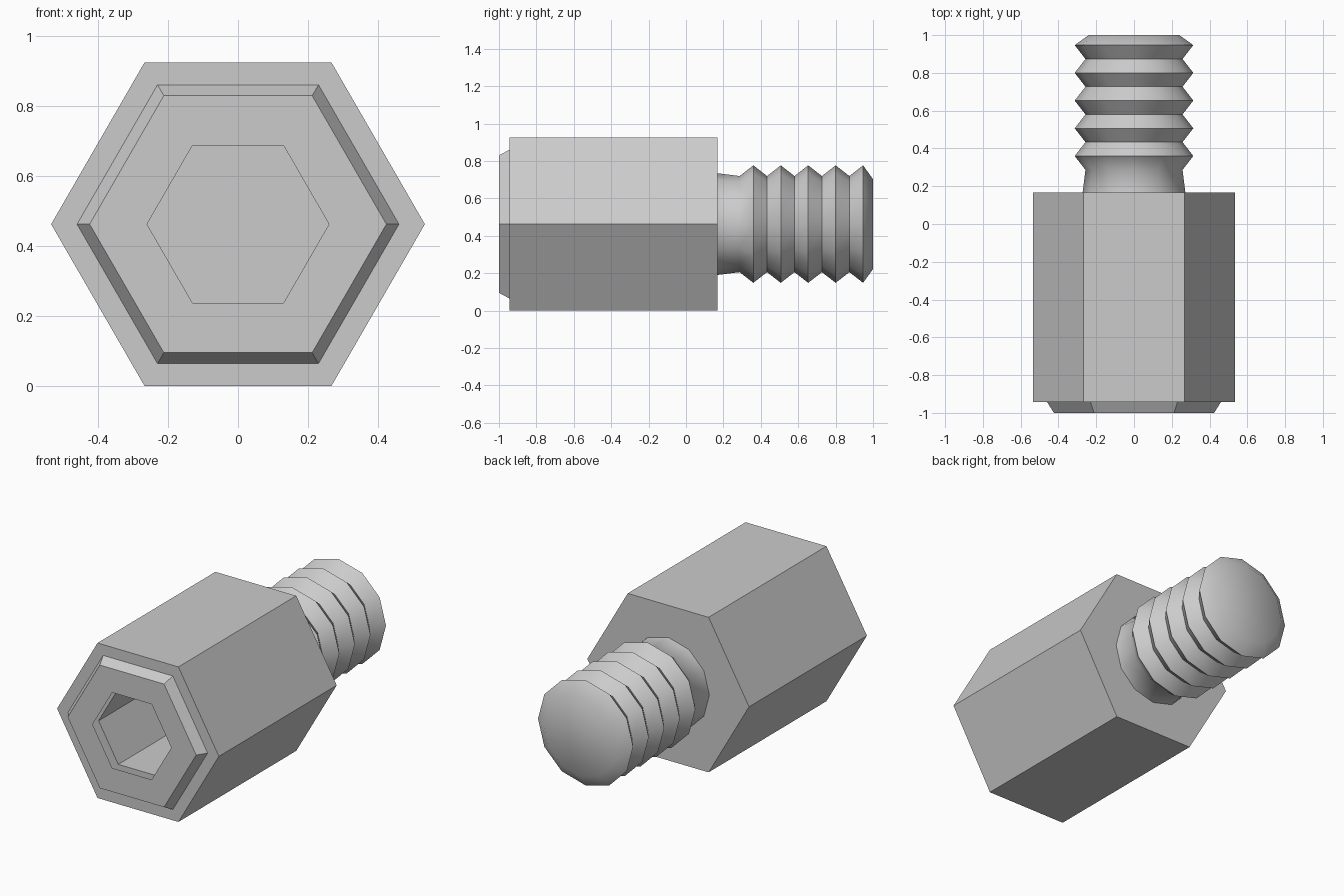
import bpy, bmesh
from math import cos, sin, radians, tau

if "Cube" in bpy.data.objects:
    bpy.data.objects.remove(bpy.data.objects["Cube"])

HEX_R = 0.534
ZC = HEX_R * cos(radians(30))      # axis height, so the lower flat rests on z = 0
SOCKET_R = 0.26


def lathe(name, profile, sides, cap_start=False, cap_end=False, closed=False, smooth=None):
    """Loft regular polygons (y, radius) along the y axis."""
    bm = bmesh.new()
    rings = [[bm.verts.new((r * cos(tau * i / sides), y, ZC + r * sin(tau * i / sides)))
              for i in range(sides)] for y, r in profile]
    pairs = list(zip(rings, rings[1:]))
    if closed:
        pairs.append((rings[-1], rings[0]))
    for a, b in pairs:
        for i in range(sides):
            j = (i + 1) % sides
            bm.faces.new((a[i], b[i], b[j], a[j]))
    if cap_start:
        bm.faces.new(rings[0])
    if cap_end:
        bm.faces.new(rings[-1][::-1])
    bmesh.ops.recalc_face_normals(bm, faces=bm.faces)
    mesh = bpy.data.meshes.new(name)
    bm.to_mesh(mesh)
    bm.free()
    obj = bpy.data.objects.new(name, mesh)
    bpy.context.collection.objects.link(obj)
    if smooth:
        bpy.ops.object.select_all(action='DESELECT')
        obj.select_set(True)
        bpy.context.view_layer.objects.active = obj
        bpy.ops.object.shade_smooth_by_angle(angle=radians(smooth))
    return obj


# Hexagonal body with a hexagonal socket through it
lathe("hex_body", [(-0.943, SOCKET_R), (-0.943, HEX_R), (0.168, HEX_R), (0.168, SOCKET_R)],
      6, closed=True)

# Bevelled collar on the front, an open rim around the socket
collar = lathe("front_collar", [(-0.943, 0.46), (-1.0, 0.424), (-1.0, SOCKET_R)], 6)
if collar.data.polygons[-1].normal.y > 0:
    collar.data.flip_normals()

# Threaded stud: tapered neck, five crests, chamfered tip
PITCH = 0.1467
profile = [(0.168, 0.272)]
for n in range(5):
    y = 0.36 + n * PITCH
    profile += [(y - PITCH / 2, 0.257), (y, 0.314)]
profile.append((1.0, 0.24))
lathe("threaded_stud", profile, 12, cap_start=True, cap_end=True, smooth=52)
